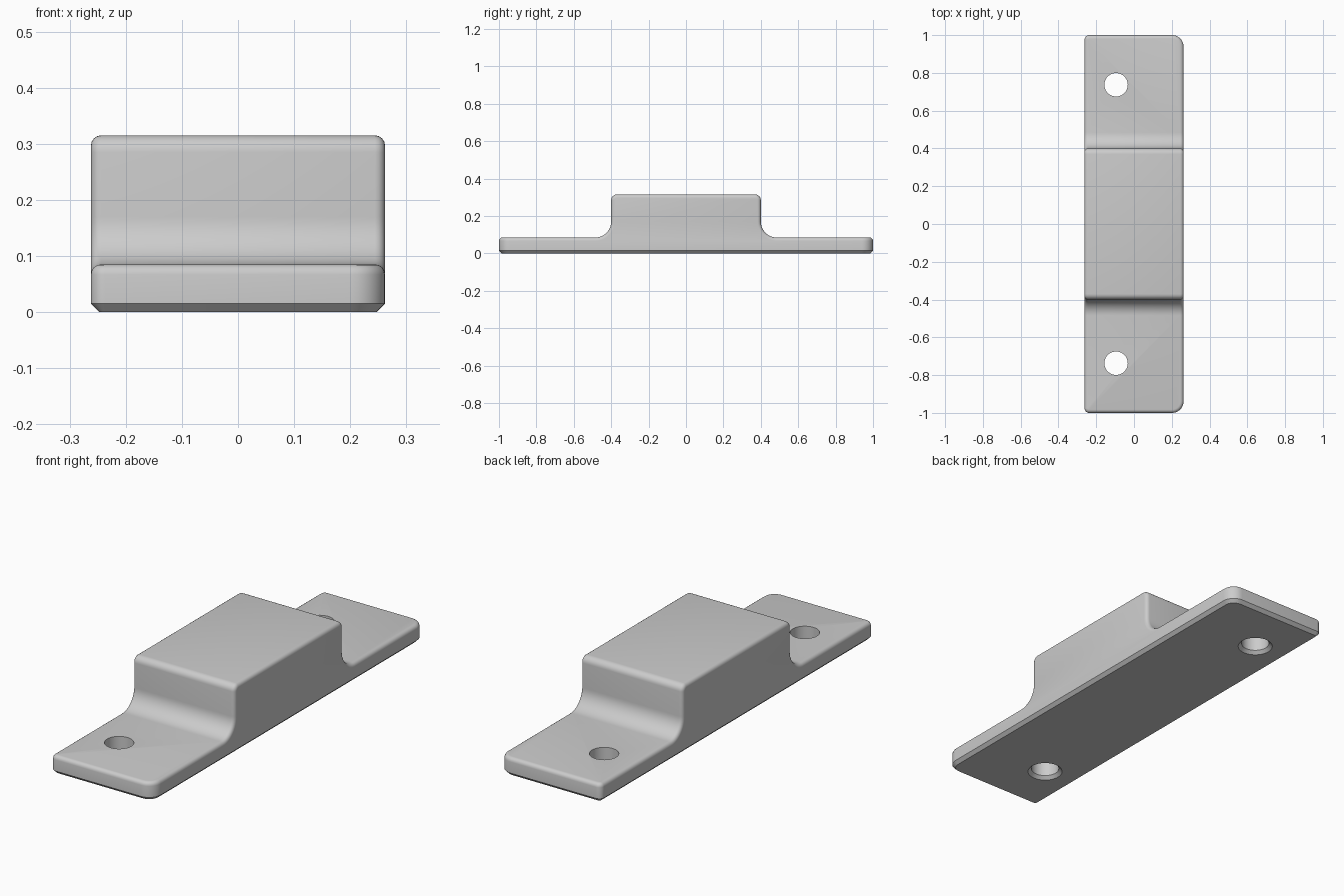
import bpy
import bmesh
from math import sin, cos, pi, radians

cube = bpy.data.objects.get("Cube")
if cube:
    bpy.data.objects.remove(cube, do_unlink=True)

HALF_W, HALF_L = 0.262, 1.0
BLOCK_Y, BLOCK_Z, PLATE_Z = 0.4, 0.315, 0.085
FILLET, CREST, EDGE, CHAMFER = 0.085, 0.03, 0.018, 0.015
HOLE_X, HOLE_Y, HOLE_R = -0.095, 0.737, 0.062

grey = bpy.data.materials.new("plain_grey")
grey.use_nodes = True
colour = (0.6, 0.6, 0.6, 1)
grey.diffuse_color = colour
grey.node_tree.nodes["Principled BSDF"].inputs["Base Color"].default_value = colour


def arc(cy, cz, r, start, end, steps):
    angles = [radians(start + (end - start) * i / steps) for i in range(steps + 1)]
    return [(cy + r * cos(a), cz + r * sin(a)) for a in angles]


def make_object(name, bm):
    bmesh.ops.recalc_face_normals(bm, faces=bm.faces)
    mesh = bpy.data.meshes.new(name)
    bm.to_mesh(mesh)
    bm.free()
    mesh.materials.append(grey)
    obj = bpy.data.objects.new(name, mesh)
    bpy.context.collection.objects.link(obj)
    return obj


def bevel(bm, edges, size, segments):
    bmesh.ops.bevel(bm, geom=edges, offset=size, offset_type='OFFSET',
                    segments=segments, profile=0.5, affect='EDGES', clamp_overlap=False)


# Side profile: flat plate, concave fillet, raised block with rounded crest
half = [(HALF_L, 0), (HALF_L, PLATE_Z)]
half += arc(BLOCK_Y + FILLET, PLATE_Z + FILLET, FILLET, 270, 180, 12)
half += arc(BLOCK_Y - CREST, BLOCK_Z - CREST, CREST, 0, 90, 6)
profile = half + [(-y, z) for y, z in reversed(half)]

bm = bmesh.new()
face = bm.faces.new([bm.verts.new((-HALF_W, y, z)) for y, z in profile])
extruded = bmesh.ops.extrude_face_region(bm, geom=[face])
bmesh.ops.translate(bm, vec=(2 * HALF_W, 0, 0),
                    verts=[v for v in extruded["geom"] if isinstance(v, bmesh.types.BMVert)])
bmesh.ops.recalc_face_normals(bm, faces=bm.faces)

# Upright end corners, larger on the left side
for side, radius in ((1, 0.06), (-1, 0.025)):
    corners = [e for e in bm.edges
               if all(abs(v.co.y) > HALF_L - 1e-4 and v.co.x * side > HALF_W - 1e-4 for v in e.verts)
               and abs(e.verts[0].co.z - e.verts[1].co.z) > 0.01]
    bevel(bm, corners, radius, 8)

# Chamfered underside rim
rim = [e for e in bm.edges if all(v.co.z < 1e-4 for v in e.verts)]
bevel(bm, rim, CHAMFER, 1)

# Rounded rim around the whole upper surface
bm.normal_update()


def is_upper(f):
    return f.calc_center_median().z > PLATE_Z - 1e-4 and abs(f.normal.x) < 0.01


rim = [e for e in bm.edges if len(e.link_faces) == 2
       and is_upper(e.link_faces[0]) != is_upper(e.link_faces[1])]
bevel(bm, rim, EDGE, 4)
bracket = make_object("mounting_bracket", bm)

# Screw holes, countersunk from below
hole_profile = [(HOLE_R + 0.035, -0.02), (HOLE_R, CHAMFER), (HOLE_R, 0.2)]
for sign in (-1, 1):
    bm = bmesh.new()
    rings = []
    for r, z in hole_profile:
        rings.append([bm.verts.new((HOLE_X + r * cos(2 * pi * i / 40),
                                    sign * HOLE_Y + r * sin(2 * pi * i / 40), z))
                      for i in range(40)])
    for low, high in zip(rings, rings[1:]):
        for i in range(40):
            j = (i + 1) % 40
            bm.faces.new((low[i], low[j], high[j], high[i]))
    bm.faces.new(rings[0])
    bm.faces.new(rings[-1])
    cutter = make_object("hole_cutter", bm)
    cutter.hide_render = True
    mod = bracket.modifiers.new("screw_hole", 'BOOLEAN')
    mod.operation, mod.solver, mod.object = 'DIFFERENCE', 'EXACT', cutter
    bpy.context.view_layer.objects.active = bracket
    bpy.ops.object.modifier_apply(modifier=mod.name)
    bpy.data.objects.remove(cutter, do_unlink=True)

bpy.ops.object.select_all(action='DESELECT')
bracket.select_set(True)
bpy.context.view_layer.objects.active = bracket
bpy.ops.object.shade_smooth_by_angle(angle=radians(30))
